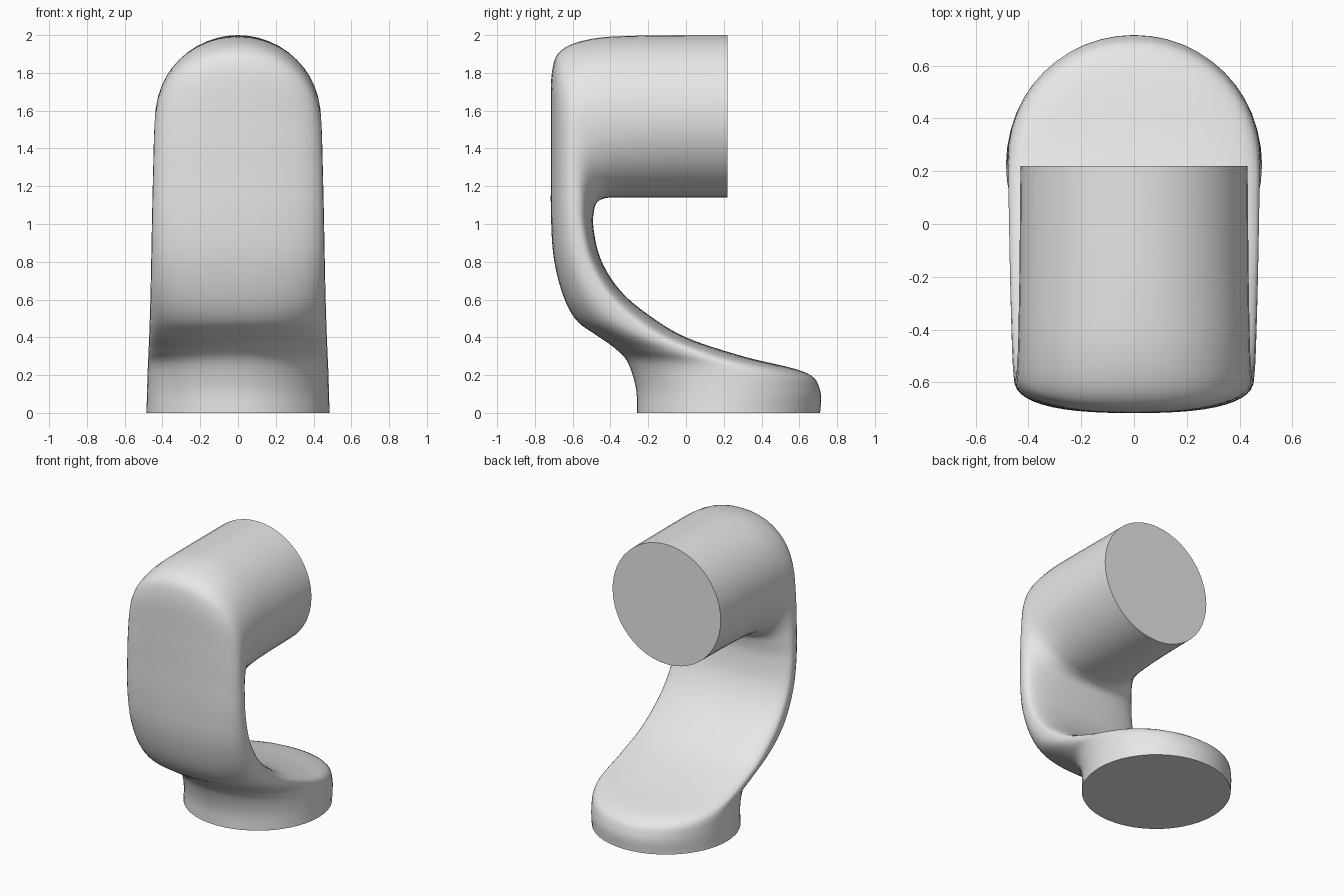
import bpy, bmesh, math
from mathutils import Vector

cube = bpy.data.objects.get("Cube")
if cube:
    bpy.data.objects.remove(cube, do_unlink=True)

RING, STEPS = 48, 6

# Paired side-profile points (y, z): outer curve and inner curve, base to head
RIBS = [Vector(r) for r in (
    (-.26, 0, .71, 0),
    (-.265, .13, .71, .12),
    (-.31, .27, .63, .215),
    (-.38, .345, .3, .30),
    (-.48, .415, 0, .40),
    (-.58, .49, -.2, .52),
    (-.65, .62, -.35, .65),
    (-.70, .82, -.45, .81),
    (-.715, 1.05, -.49, .98),
    (-.715, 1.3, -.485, 1.08),
    (-.715, 1.55, -.465, 1.12),
    (-.71, 1.8, -.42, 1.138),
    (-.66, 1.92, -.36, 1.14),
    (-.5, 1.98, -.25, 1.14),
    (-.25, 1.997, -.05, 1.14),
    (.22, 2, .22, 1.14),
)]
LAST = len(RIBS) - 1


def rib_at(s):
    """Smoothly interpolated rib at position s along the body."""
    i = min(int(s), LAST - 1)
    u = s - i
    a, b, c, d = (RIBS[max(0, min(LAST, i + k))] for k in (-1, 0, 1, 2))
    return b + (c - a) * (u / 2) + (2 * a - 5 * b + 4 * c - d) * (u * u / 2) \
        + (3 * b - a - 3 * c + d) * (u ** 3 / 2)


def power(v, n):
    return math.copysign(abs(v) ** (2 / n), v)


def section(bm, s):
    """Rounded cross-section spanning the outer and inner curves."""
    t = s / LAST
    oy, oz, iy, iz = rib_at(s)
    width = .485 - .055 * t
    squareness = 2 + .6 * math.sin(math.pi * t) ** 2
    widest = .5 + .2 * math.sin(math.pi * min(1, t / .75)) ** 2
    ring = []
    for k in range(RING):
        a = 2 * math.pi * k / RING
        across = power(math.sin(a), squareness)
        f = widest + across * (1 - widest if across > 0 else widest)
        ring.append(bm.verts.new((width * power(math.cos(a), squareness),
                                  oy + (iy - oy) * f, oz + (iz - oz) * f)))
    return ring


# Loft the base, curved arm and head as one body
bm = bmesh.new()
rings = [section(bm, k / STEPS) for k in range(LAST * STEPS + 1)]
for lower, upper in zip(rings, rings[1:]):
    for k in range(RING):
        j = (k + 1) % RING
        bm.faces.new((lower[k], lower[j], upper[j], upper[k]))
# Flat foot and flat head end
bm.faces.new(rings[0])
bm.faces.new(rings[-1])
bmesh.ops.recalc_face_normals(bm, faces=bm.faces)
mesh = bpy.data.meshes.new("curved_body")
bm.to_mesh(mesh)
bm.free()

body = bpy.data.objects.new("curved_body", mesh)
bpy.context.collection.objects.link(body)

# Plain grey material
grey = bpy.data.materials.new("light_grey")
grey.use_nodes = True
color = (.8, .8, .8, 1)
grey.diffuse_color = color
for node in grey.node_tree.nodes:
    if node.type == 'BSDF_PRINCIPLED':
        node.inputs["Base Color"].default_value = color
mesh.materials.append(grey)

# Smooth sides with crisp end rims
bpy.ops.object.select_all(action='DESELECT')
body.select_set(True)
bpy.context.view_layer.objects.active = body
bpy.ops.object.shade_smooth_by_angle(angle=math.radians(40))
